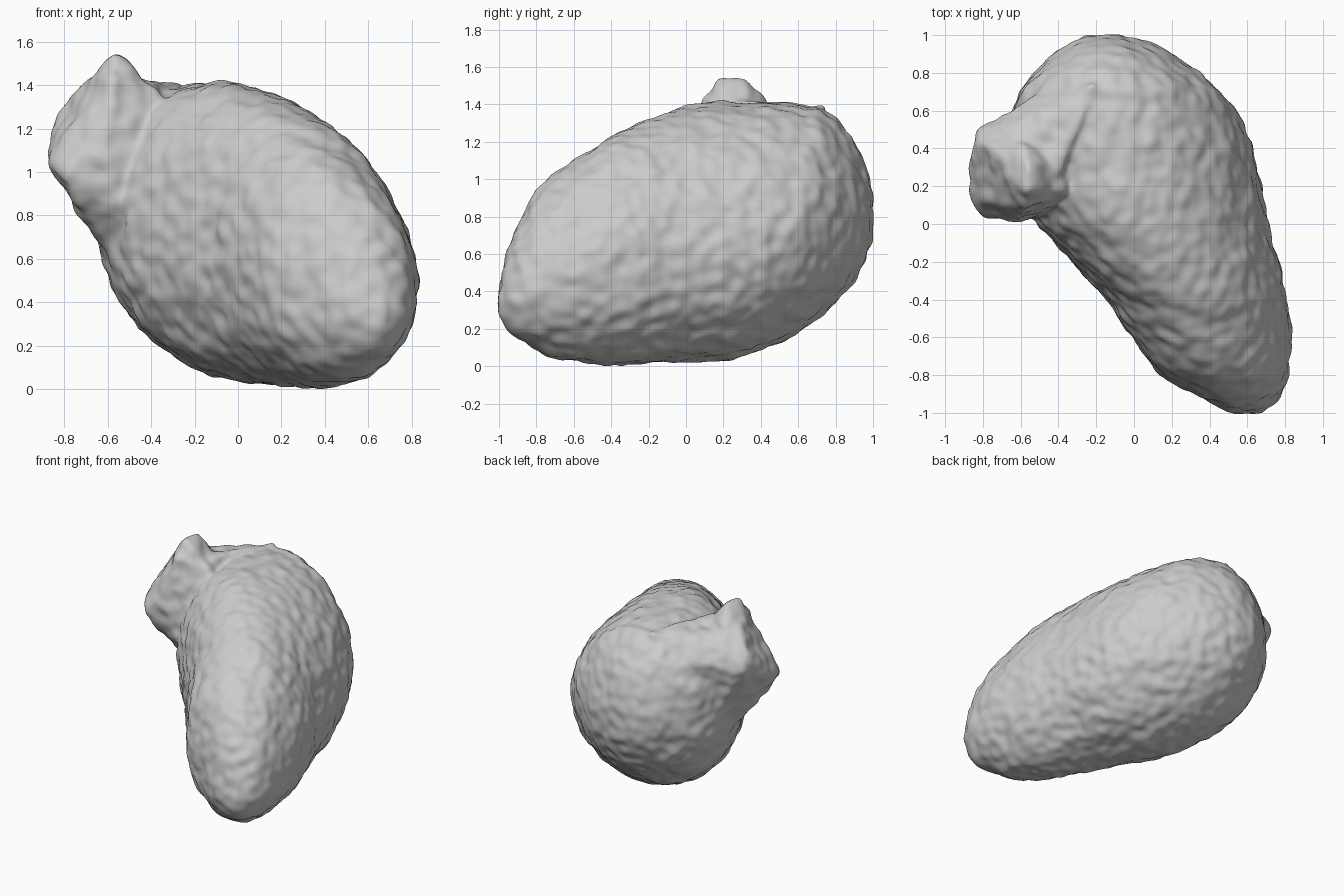
import bpy, bmesh, math
from mathutils import noise

cube = bpy.data.objects.get("Cube")
if cube:
    bpy.data.objects.remove(cube, do_unlink=True)

# One grey stone colour
stone = bpy.data.materials.new("stone_grey")
stone.use_nodes = True
GREY = (0.6, 0.6, 0.6, 1)
stone.diffuse_color = GREY
stone.node_tree.nodes["Principled BSDF"].inputs["Base Color"].default_value = GREY

# Body sections: y, x min, x max, z min, z max
SECTIONS = [
    (-1.0, .52, .67, .27, .45), (-.96, .42, .73, .19, .59), (-.9, .31, .78, .14, .76),
    (-.8, .13, .82, .08, .93), (-.7, .05, .83, .04, 1.03), (-.6, -.01, .83, .02, 1.1),
    (-.4, -.14, .81, 0, 1.23), (-.2, -.33, .77, .01, 1.32), (0, -.51, .71, .02, 1.39),
    (.2, -.6, .68, .03, 1.41), (.4, -.65, .63, .08, 1.41), (.6, -.65, .54, .17, 1.39),
    (.7, -.61, .46, .25, 1.38), (.8, -.53, .35, .34, 1.32), (.9, -.42, .2, .45, 1.2),
    (.96, -.33, .08, .56, 1.07), (1.0, -.25, -.05, .68, .92)]
SIDES = 48

# Knob: outer corners, blunt peak and the neck that sinks into the body
OUTER = [
    (-.74, .33, 1.36), (-.83, .45, 1.28), (-.83, .52, 1.18), (-.88, .13, 1.03),
    (-.88, .28, 1.06), (-.81, .03, .95), (-.62, .01, 1.1), (-.58, .03, .85),
    (-.68, .3, .72), (-.66, .52, .85)]
PEAK = [(-.58, .08, 1.43), (-.57, .18, 1.54), (-.55, .33, 1.54), (-.59, .44, 1.42)]
NECK = [(-.35, .12, 1.1), (-.3, .1, .8), (-.38, .16, 1.38), (-.25, .3, 1.2), (-.5, .3, .5)]
# Rim that sweeps from the knob to the back
RIM = [(-.58, .15, 1.4), (-.4, .26, 1.42), (-.2, .74, 1.4), (-.3, .78, 1.25),
       (-.5, .4, .8), (-.3, .3, 1.0)]


def add_body(bm):
    """Loft ovals that slant to the lower right, most at the front."""
    rings = []
    for y, x0, x1, z0, z1 in SECTIONS:
        slant = .13 - .06 * min(max((y - .2) / .5, 0), 1)
        ring = []
        for i in range(SIDES):
            a = math.tau * i / SIDES
            lean = slant + .08 * math.cos(a - math.pi / 4)
            ring.append(bm.verts.new(((x0 + x1) / 2 + (x1 - x0) / 2 * math.cos(a), y,
                                      (z0 + z1) / 2 + (z1 - z0) / 2 * math.sin(a - lean))))
        rings.append(ring)
    for r, s in zip(rings, rings[1:]):
        for i in range(SIDES):
            j = (i + 1) % SIDES
            bm.faces.new((r[i], r[j], s[j], s[i]))
    bm.faces.new(rings[0][::-1])
    bm.faces.new(rings[-1])


def add_hull(bm, points):
    """Wrap a closed skin round a few corner points."""
    verts = [bm.verts.new(p) for p in points]
    result = bmesh.ops.convex_hull(bm, input=verts)
    spare = [g for g in result["geom_interior"] if isinstance(g, bmesh.types.BMVert)]
    bmesh.ops.delete(bm, geom=spare, context='VERTS')


bm = bmesh.new()
add_body(bm)
add_hull(bm, OUTER + PEAK + NECK)
add_hull(bm, OUTER + RIM)
bmesh.ops.recalc_face_normals(bm, faces=bm.faces)
mesh = bpy.data.meshes.new("rough_blocks")
bm.to_mesh(mesh)
bm.free()
rock = bpy.data.objects.new("rock_body", mesh)
bpy.context.collection.objects.link(rock)

# Fuse the parts into one skin and round off the joins
remesh = rock.modifiers.new("fuse", 'REMESH')
remesh.mode = 'VOXEL'
remesh.voxel_size = 0.018
soften = rock.modifiers.new("soften", 'SMOOTH')
soften.factor = 0.5
soften.iterations = 16
fused = bpy.data.meshes.new_from_object(
    rock.evaluated_get(bpy.context.evaluated_depsgraph_get()))
rock.modifiers.clear()
rock.data = fused
bpy.data.meshes.remove(mesh)
fused.name = "rock_body"

# Rough, pitted surface
moves = []
for v in fused.vertices:
    p = v.co
    bump = 0.012 * noise.noise(p * 5) + 0.014 * noise.noise(p * 13)
    moves.append(p + v.normal * bump)
for v, p in zip(fused.vertices, moves):
    v.co = p

# Rest on the ground
low = min(v.co.z for v in fused.vertices)
for v in fused.vertices:
    v.co.z -= low

fused.materials.clear()
fused.materials.append(stone)
bpy.context.view_layer.objects.active = rock
rock.select_set(True)
bpy.ops.object.shade_smooth_by_angle(angle=math.radians(40))
